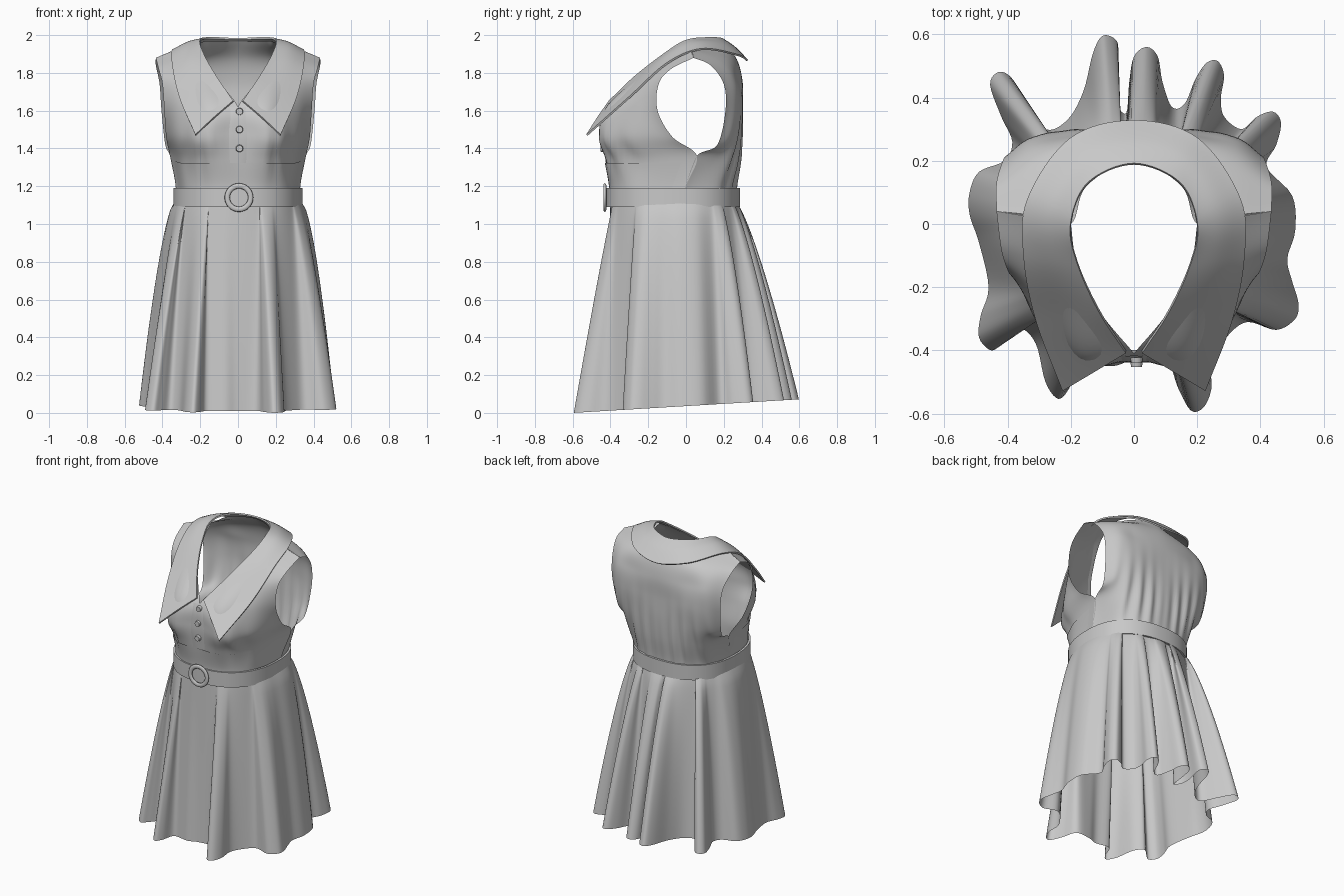
import bpy
import bmesh
import math
from mathutils import Vector

cube = bpy.data.objects.get("Cube")
if cube:
    bpy.data.objects.remove(cube, do_unlink=True)

GREY = (0.58, 0.58, 0.58, 1)
cloth = bpy.data.materials.new("grey cloth")
cloth.use_nodes = True
cloth.diffuse_color = GREY
for node in cloth.node_tree.nodes:
    if node.type == 'BSDF_PRINCIPLED':
        node.inputs["Base Color"].default_value = GREY

N = 8  # subdivisions between control points


def beyond(end, inner):
    """Guide point past a curve end: mirrored on the centre line, else straight on."""
    if end.x == 0:
        return Vector((-inner.x, inner.y, inner.z))
    return 2 * end - inner


def spline(points, closed=False, steps=N):
    """Smooth curve through the points."""
    pts = [Vector(p) for p in points]
    if closed:
        pts = [pts[-1]] + pts + pts[:2]
    else:
        pts = [beyond(pts[0], pts[1])] + pts + [beyond(pts[-1], pts[-2])]
    out = []
    for a, b, c, d in zip(pts, pts[1:], pts[2:], pts[3:]):
        for i in range(steps):
            t = i / steps
            out.append(b + 0.5 * t * (c - a + t * (2 * a - 5 * b + 4 * c - d + t * (3 * (b - c) + d - a))))
    return out if closed else out + [pts[-2]]


def surface(rows):
    """Dense grid of points through a coarse grid of control points."""
    dense = [spline(r) for r in rows]
    columns = [spline(c) for c in zip(*dense)]
    grid = [list(r) for r in zip(*columns)]
    for r in grid:
        for p in r:
            p.x = max(p.x, 0)
    return grid


def make(name, grid, mirror=True, closed=False, thickness=0):
    """Turn a grid of points into a smooth mesh object."""
    width = len(grid[0])
    verts = [p for r in grid for p in r]
    faces = []
    for i in range(len(grid) - 1):
        for j in range(width if closed else width - 1):
            k = (j + 1) % width
            faces.append((i * width + j, i * width + k, (i + 1) * width + k, (i + 1) * width + j))
    mesh = bpy.data.meshes.new(name)
    mesh.from_pydata(verts, [], faces)
    mesh.materials.append(cloth)
    for f in mesh.polygons:
        f.use_smooth = True
    obj = bpy.data.objects.new(name, mesh)
    bpy.context.collection.objects.link(obj)
    if mirror:
        obj.modifiers.new("Mirror", 'MIRROR').merge_threshold = 0.002
    if thickness:
        solid = obj.modifiers.new("Thickness", 'SOLIDIFY')
        solid.thickness = thickness
        solid.offset = 0
        obj.modifiers.new("Crisp edges", 'EDGE_SPLIT').split_angle = math.radians(50)


def gathers(grid, level, reach, depth, start):
    """Ripple the cloth around a given height."""
    for r in grid:
        for p in r:
            fade = math.exp(-((p.z - level) / reach) ** 2) * min(1, max(0, (p.x - start) * 10))
            p.y += depth * fade * math.sin(75 * p.x)


def lifted(grid, distance, fade):
    """Copy of a grid moved outward from the body, sinking back at its outer side."""
    last = len(grid[0]) - 1
    out = []
    for r in grid:
        out.append([p + distance * min(1, (last - j) / fade) * Vector((p.x, p.y + .05, 0)).normalized()
                    for j, p in enumerate(r)])
    return out


# Bodice front: rows from waist to shoulder, centre to side
front = surface([
    [(0, -.4, 1.1), (.15, -.385, 1.1), (.27, -.275, 1.1), (.335, -.03, 1.1)],
    [(0, -.4, 1.2), (.15, -.38, 1.2), (.27, -.265, 1.2), (.33, 0, 1.2)],
    [(0, -.42, 1.34), (.17, -.41, 1.34), (.29, -.25, 1.34), (.36, .05, 1.36)],
    [(0, -.43, 1.48), (.19, -.45, 1.46), (.325, -.27, 1.47), (.38, -.07, 1.46)],
    [(0, -.41, 1.62), (.17, -.42, 1.61), (.31, -.28, 1.62), (.39, -.15, 1.6)],
    [(.11, -.275, 1.76), (.19, -.27, 1.76), (.29, -.23, 1.75), (.4, -.145, 1.74)],
    [(.18, -.125, 1.88), (.24, -.13, 1.87), (.31, -.11, 1.85), (.42, -.08, 1.82)],
    [(.2, 0, 1.96), (.27, .01, 1.95), (.34, .03, 1.92), (.435, .04, 1.88)],
])
gathers(front, 1.39, .12, .009, .1)
make("bodice_front", front)

# Bodice back
back = surface([
    [(0, .265, 1.1), (.1, .26, 1.1), (.18, .235, 1.1), (.27, .165, 1.1), (.335, -.03, 1.1)],
    [(0, .27, 1.2), (.1, .265, 1.2), (.18, .24, 1.2), (.27, .17, 1.2), (.33, 0, 1.2)],
    [(0, .29, 1.34), (.1, .285, 1.34), (.2, .265, 1.34), (.3, .2, 1.34), (.36, .05, 1.36)],
    [(0, .3, 1.48), (.12, .295, 1.48), (.22, .285, 1.48), (.32, .25, 1.46), (.385, .17, 1.42)],
    [(0, .3, 1.62), (.12, .3, 1.62), (.23, .295, 1.62), (.33, .27, 1.61), (.405, .21, 1.6)],
    [(0, .3, 1.75), (.12, .295, 1.75), (.23, .28, 1.75), (.33, .26, 1.75), (.415, .2, 1.74)],
    [(0, .27, 1.87), (.13, .25, 1.88), (.23, .22, 1.88), (.33, .19, 1.86), (.435, .13, 1.84)],
    [(0, .2, 1.965), (.15, .12, 1.97), (.2, 0, 1.96), (.31, .02, 1.93), (.435, .04, 1.88)],
])
gathers(back, 1.32, .2, .009, 0)
make("bodice_back", back)

# Raised waist panel and button placket follow the bodice front
make("waist_panel", lifted([r[:3 * N - 1] for r in front[:2 * N]], .008, 6))
make("button_placket", lifted([r[:3] for r in front[2 * N - 1:4 * N + 1]], .006, 1))

# Wide pointed collar between its neck edge and its outer edge
neck_edge = [(.025, -.405, 1.65), (.11, -.275, 1.775), (.178, -.125, 1.892),
             (.2, 0, 1.97), (.145, .13, 1.985), (0, .19, 1.98)]
outer_edge = [(.225, -.525, 1.47), (.31, -.3, 1.67), (.348, -.1, 1.85),
              (.335, .08, 1.925), (.2, .27, 1.895), (0, .325, 1.865)]
collar_rows = []
for a, b in zip(neck_edge, outer_edge):
    middle = (Vector(a) + Vector(b)) / 2
    middle.z += .012 if b[1] > -.2 else .004
    collar_rows.append([a, middle, b])
make("collar", surface(collar_rows), thickness=.01)


def waist(angle, z, grow=0):
    """Point on the rounded waist outline, grown only to front and back."""
    c, s = math.cos(angle), math.sin(angle)
    depth = (.35 if s < 0 else .315) + grow
    return Vector((.335 * math.copysign(abs(c) ** .85, c),
                   depth * math.copysign(abs(s) ** .85, s) - .05, z))


# Skirt: flares from the waist to a deeply folded hem
hem = spline([Vector((x, y, 0)) for x, y in [
    (.51, -.02), (.5, .09), (.42, .18), (.45, .25), (.465, .32), (.44, .355), (.39, .34),
    (.34, .3), (.285, .34), (.275, .4), (.285, .47), (.265, .515), (.23, .51), (.195, .46),
    (.16, .38), (.12, .37), (.09, .45), (.075, .53), (.04, .56), (0, .53), (-.015, .45),
    (-.025, .35), (-.06, .39), (-.065, .46), (-.05, .55), (-.06, .585), (-.1, .595),
    (-.13, .54), (-.16, .42), (-.21, .33), (-.28, .3), (-.34, .39), (-.39, .465),
    (-.43, .48), (-.455, .44), (-.42, .34), (-.385, .26), (-.41, .2), (-.49, .165),
    (-.52, .1), (-.52, .03), (-.49, -.06), (-.46, -.2), (-.485, -.29), (-.49, -.36),
    (-.45, -.4), (-.41, -.37), (-.36, -.33), (-.31, -.38), (-.28, -.5), (-.24, -.553),
    (-.205, -.52), (-.17, -.44), (-.07, -.45), (0, -.43), (.1, -.43), (.14, -.52),
    (.18, -.59), (.22, -.58), (.245, -.52), (.245, -.43), (.3, -.35), (.36, -.31),
    (.45, -.335), (.51, -.3), (.52, -.25), (.5, -.18), (.485, -.11)]], closed=True, steps=5)
skirt = []
LEVELS = 24
for i in range(LEVELS + 1):
    t = i / LEVELS
    ring = []
    for h in hem:
        angle = math.atan2(h.y + .05, h.x)
        s = math.sin(angle)
        w = t ** (.6 + .17 * max(0, s) + .35 * max(0, -s))
        p = waist(angle, 0).lerp(h, w)
        p.z = 1.12 + (.036 + .06 * h.y - 1.12) * t
        ring.append(p)
    skirt.append(ring)
make("skirt", skirt, mirror=False, closed=True)

# Belt
SIDES = 96
belt = [[waist(math.tau * j / SIDES, z, .014) for j in range(SIDES)] for z in (1.09, 1.14, 1.19)]
make("belt", belt, mirror=False, closed=True, thickness=.014)

# Round buckle
bpy.ops.mesh.primitive_torus_add(major_segments=40, minor_segments=10, major_radius=.062,
                                 minor_radius=.014, location=(.005, -.43, 1.14),
                                 rotation=(math.pi / 2, 0, 0))
buckle = bpy.context.object
buckle.name = "belt_buckle"
buckle.scale.z = .6
buckle.data.materials.append(cloth)
bpy.ops.object.shade_smooth()

# Buttons
for number, z in enumerate((1.4, 1.5, 1.595)):
    bm = bmesh.new()
    bmesh.ops.create_cone(bm, cap_ends=True, segments=20, radius1=.02, radius2=.017, depth=.018)
    mesh = bpy.data.meshes.new("button")
    bm.to_mesh(mesh)
    bm.free()
    mesh.materials.append(cloth)
    button = bpy.data.objects.new("button_%d" % (number + 1), mesh)
    button.location = (.008, -.443 + .012 * number * (number - 1) / 2, z)
    button.rotation_euler.x = math.pi / 2
    bpy.context.collection.objects.link(button)
